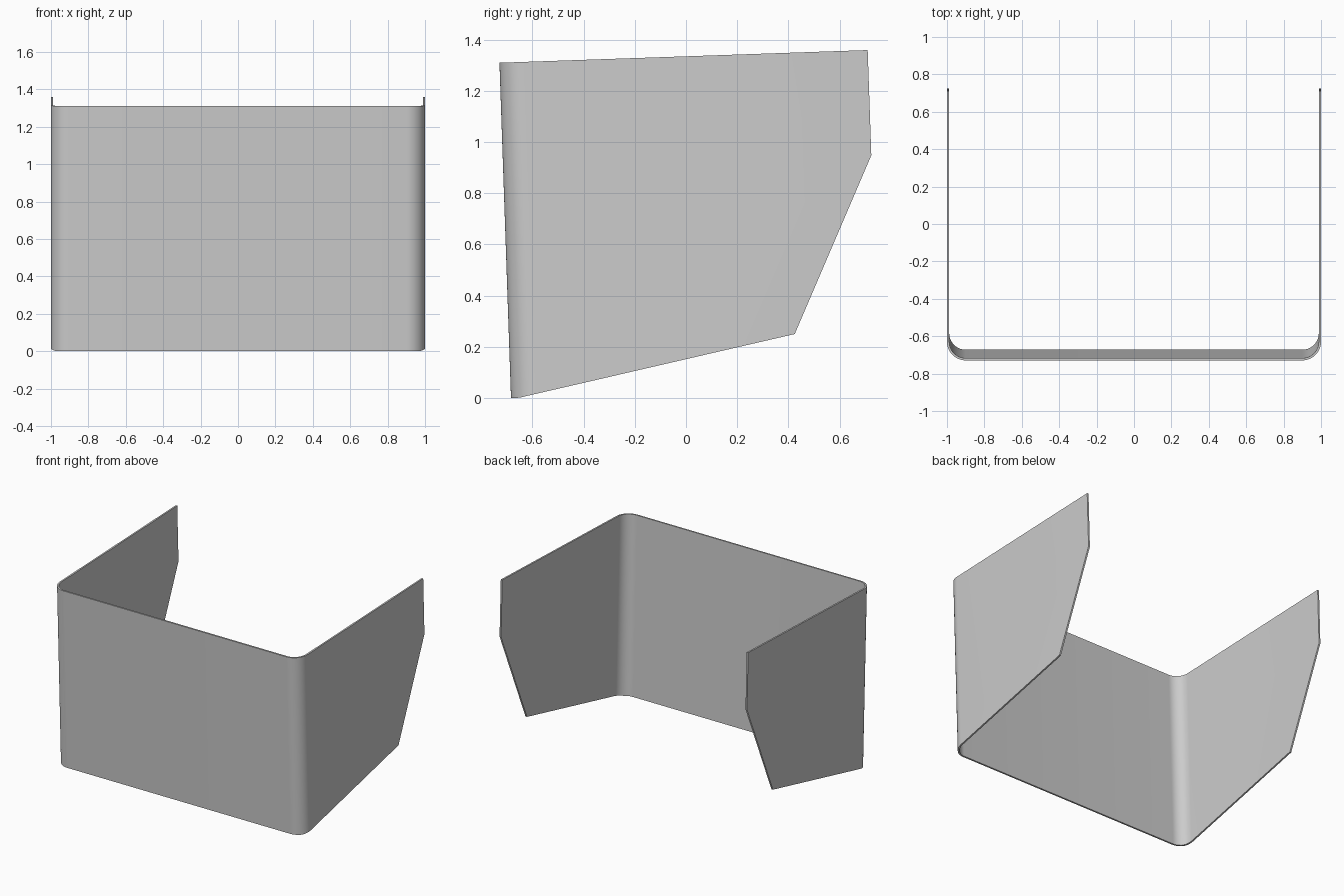
import bpy, bmesh, math
from mathutils import Vector

if "Cube" in bpy.data.objects:
    bpy.data.objects.remove(bpy.data.objects["Cube"])

TILT = math.radians(1.97)
W, R, T = 1.0, 0.1, 0.012        # half width, outer bend radius, sheet thickness
DEPTH, HEIGHT, SEG = 1.44, 1.311, 14
U = Vector((0, math.cos(TILT), math.sin(TILT)))     # towards the back
D = Vector((0, -math.sin(TILT), math.cos(TILT)))    # up the front face
ORIGIN = Vector((0, -0.684, 0))


def u_profile(t):
    """U-shaped path, inset by t from the outer skin."""
    arc = [(math.pi + i * math.pi / 2 / SEG) for i in range(SEG + 1)]
    left = [(-W + t, DEPTH)]
    left += [(-W + R + (R - t) * math.cos(a), R + (R - t) * math.sin(a)) for a in arc]
    return left + [(-x, y) for x, y in reversed(left)]


# Bent sheet: outer and inner skins joined into a solid strip
bm = bmesh.new()


def row(t, h):
    return [bm.verts.new(ORIGIN + Vector((x, 0, 0)) + U * y + D * h) for x, y in u_profile(t)]


rows = [row(0, 0), row(T, 0), row(T, HEIGHT), row(0, HEIGHT)]
for a, b in zip(rows, rows[1:] + rows[:1]):
    for i in range(len(a) - 1):
        bm.faces.new((a[i], a[i + 1], b[i + 1], b[i]))
for i in (0, -1):
    bm.faces.new([r[i] for r in rows])
bmesh.ops.recalc_face_normals(bm, faces=bm.faces)


# Trim the lower edge and the lower back corner of the side flaps
def trim(p, q):
    p, q = Vector((0, *p)), Vector((0, *q))
    d = q - p
    bmesh.ops.bisect_plane(bm, geom=bm.verts[:] + bm.edges[:] + bm.faces[:], dist=1e-6,
                           plane_co=p, plane_no=(0, d.z, -d.y), clear_outer=True)
    bmesh.ops.holes_fill(bm, edges=[e for e in bm.edges if e.is_boundary], sides=0)


trim((-0.652, 0.001), (0.425, 0.25))
trim((0.425, 0.25), (0.725, 0.95))
bmesh.ops.recalc_face_normals(bm, faces=bm.faces)

mesh = bpy.data.meshes.new("folded_panel")
bm.to_mesh(mesh)
bm.free()
panel = bpy.data.objects.new("folded_panel", mesh)
bpy.context.collection.objects.link(panel)
bpy.context.view_layer.objects.active = panel
panel.select_set(True)
bpy.ops.object.shade_smooth_by_angle(angle=math.radians(30))
